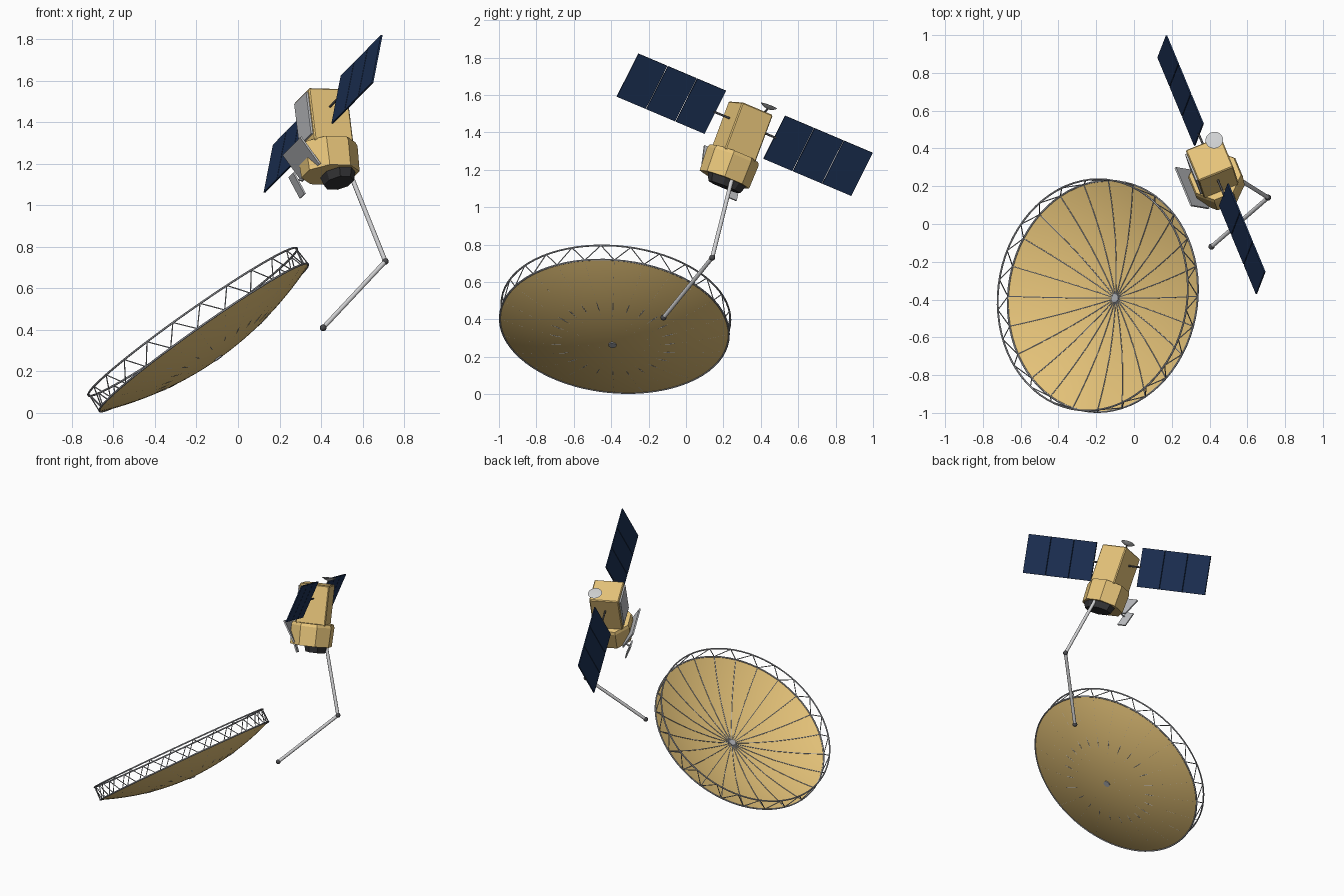
import bpy, bmesh, math
from mathutils import Matrix, Vector

cube = bpy.data.objects.get("Cube")
if cube:
    bpy.data.objects.remove(cube, do_unlink=True)


def material(name, *rgb):
    m = bpy.data.materials.new(name)
    m.use_nodes = True
    m.diffuse_color = (*rgb, 1)
    m.node_tree.nodes["Principled BSDF"].inputs["Base Color"].default_value = (*rgb, 1)
    return m


gold = material("gold foil", 0.82, 0.57, 0.2)
blue = material("solar blue", 0.012, 0.031, 0.092)
truss_grey = material("truss grey", 0.42, 0.43, 0.46)
boom_grey = material("boom grey", 0.64, 0.64, 0.65)
panel_grey = material("panel grey", 0.52, 0.53, 0.55)
antenna_white = material("antenna white", 0.62, 0.63, 0.64)
dark = material("dark joint", 0.07, 0.07, 0.075)
black = material("black base", 0.035, 0.035, 0.038)


def frame(origin, x, y, z):
    m = Matrix((x, y, z)).transposed().to_4x4()
    m.translation = origin
    return m


def finish(name, bm, mat, world=Matrix(), smooth=False):
    bmesh.ops.recalc_face_normals(bm, faces=bm.faces)
    me = bpy.data.meshes.new(name)
    bm.to_mesh(me)
    bm.free()
    ob = bpy.data.objects.new(name, me)
    ob.matrix_world = world
    me.materials.append(mat)
    bpy.context.collection.objects.link(ob)
    if smooth:
        bpy.ops.object.select_all(action='DESELECT')
        ob.select_set(True)
        bpy.context.view_layer.objects.active = ob
        bpy.ops.object.shade_smooth_by_angle(angle=math.radians(40))
    return ob


def struts(name, pairs, radius, mat, world=Matrix(), sides=6):
    bm = bmesh.new()
    for a, b in pairs:
        a, b = Vector(a), Vector(b)
        turn = (b - a).to_track_quat('Z', 'Y').to_matrix().to_4x4()
        bmesh.ops.create_cone(bm, cap_ends=True, segments=sides, radius1=radius, radius2=radius,
                              depth=(b - a).length, matrix=Matrix.Translation((a + b) / 2) @ turn)
    return finish(name, bm, mat, world, smooth=True)


def box(name, centre, size, mat, world, tilt=0, bevel=0):
    bm = bmesh.new()
    place = Matrix.Translation(centre) @ Matrix.Rotation(tilt, 4, 'Y') @ Matrix.Diagonal((*size, 1))
    bmesh.ops.create_cube(bm, size=1, matrix=place)
    if bevel:
        bmesh.ops.bevel(bm, geom=bm.edges[:], offset=bevel, segments=1, affect='EDGES')
    return finish(name, bm, mat, world)


def lathe(name, profile, sides, mat, world, phase=0, smooth=False):
    bm = bmesh.new()
    rings = []
    for r, z in profile:
        rings.append([bm.verts.new((r * math.cos(phase + math.tau * i / sides),
                                    r * math.sin(phase + math.tau * i / sides), z))
                      for i in range(sides)])
    for low, high in zip(rings, rings[1:]):
        for i in range(sides):
            j = (i + 1) % sides
            bm.faces.new((low[i], low[j], high[j], high[i]))
    for ring in (rings[0], rings[-1]):
        if (ring[0].co - ring[1].co).length > 1e-4:
            bm.faces.new(ring)
    bmesh.ops.remove_doubles(bm, verts=bm.verts, dist=1e-5)
    return finish(name, bm, mat, world, smooth)


# --- Large mesh reflector, in its own frame with the rim on z = 0
R, DEPTH, LIFT, RIBS = 0.615, 0.12, 0.093, 24
axis = Vector((-0.574, 0.085, 0.814)).normalized()
across = Vector((0, 1, 0)).cross(axis).normalized()
dish = frame((-0.165, -0.383, 0.363), across, axis.cross(across), axis)


def bowl(t):
    return -DEPTH * (1 - t * t)


bm = bmesh.new()
SEG, RINGS = 72, 16
apex = bm.verts.new((0, 0, bowl(0)))
last = None
for k in range(1, RINGS + 1):
    t = k / RINGS
    ring = [bm.verts.new((R * t * math.cos(math.tau * i / SEG),
                          R * t * math.sin(math.tau * i / SEG), bowl(t))) for i in range(SEG)]
    for i in range(SEG):
        j = (i + 1) % SEG
        bm.faces.new((last[i], ring[i], ring[j], last[j]) if last else (apex, ring[i], ring[j]))
    last = ring
finish("reflector_surface", bm, gold, dish, smooth=True)


def rim(index, z, r=R):
    a = math.tau * index / RIBS
    return Vector((r * math.cos(a), r * math.sin(a), z))


# Ribs lie on the bowl and dip slightly through it at half radius
ribs, web = [], []
for i in range(RIBS):
    path = []
    for k in range(RINGS + 1):
        t = k / RINGS
        path.append(rim(i, bowl(t) + (0.0002 if k == RINGS // 2 else 0.0028), R * t))
    ribs += zip(path, path[1:])
    web += [(rim(i, 0), rim(i + 0.5, LIFT)), (rim(i + 0.5, LIFT), rim(i + 1, 0))]
struts("reflector_ribs", ribs, 0.0028, truss_grey, dish)
struts("rim_truss_web", web, 0.003, truss_grey, dish, 5)
for name, z in (("rim_lower_ring", 0), ("rim_upper_ring", LIFT)):
    hoop = [(rim(k / 3, z), rim((k + 1) / 3, z)) for k in range(RIBS * 3)]
    struts(name, hoop, 0.005, truss_grey, dish)
struts("reflector_hub", [((0, 0, -DEPTH - 0.006), (0, 0, -DEPTH + 0.01))], 0.022, truss_grey, dish, 16)

# --- Spacecraft body frame: y along the solar wings, z up the body
wing_axis = Vector((-0.358, 0.860, -0.364)).normalized()
up = Vector((-0.108, 0.333, 0.936))
up = (up - up.dot(wing_axis) * wing_axis).normalized()
side = wing_axis.cross(up)
centre = Vector((0.41, 0.314, 1.441))
body = frame(centre, side, wing_axis, up)

box("upper_body", (0, 0, -0.04), (0.2, 0.19, 0.27), gold, body, bevel=0.006)
eighth = math.pi / 8
lathe("lower_body", [(0.141, -0.315), (0.146, -0.185), (0.138, -0.165)], 8, gold, body, eighth)
adapter = body @ Matrix.Translation((0.038, 0, 0)) @ Matrix.Diagonal((0.72, 1, 1, 1))
lathe("base_adapter", [(0.095, -0.357), (0.114, -0.31)], 8, black, adapter, eighth)

# --- Radiator and side panels
box("radiator_panel", (-0.104, 0, -0.03), (0.012, 0.16, 0.215), panel_grey, body)
box("flared_panel", (-0.136, 0.01, -0.235), (0.01, 0.235, 0.16), panel_grey, body, tilt=-0.55)
box("lower_flap", (-0.13, 0.118, -0.328), (0.009, 0.062, 0.118), panel_grey, body, tilt=-0.4)
struts("flap_bracket", [((-0.08, 0.08, -0.3), (-0.13, 0.1, -0.31))], 0.006, panel_grey, body)

# --- Small communication dish on top
small = body @ Matrix.Translation((0.06, 0.07, 0))
struts("small_dish_stem", [((-0.01, -0.01, 0.09), (0, 0, 0.125))], 0.006, dark, small)
lathe("small_dish", [(0.008, 0.118), (0.03, 0.126), (0.047, 0.137), (0.044, 0.138), (0.0, 0.132)],
      24, antenna_white, small, smooth=True)

# --- Solar wings, turned about their shared axis
wing_up = Vector((0.172, 0.44, 0.88))
wing_up = (wing_up - wing_up.dot(wing_axis) * wing_axis).normalized()
wings = frame(centre, wing_axis.cross(wing_up), wing_axis, wing_up)
INNER, SPAN, GAP = 0.184, 0.544, 0.005
PANEL = (SPAN - 2 * GAP) / 3
for label, sign in (("near", -1), ("far", 1)):
    struts(label + "_wing_arm", [((0, sign * 0.08, 0), (0, sign * (INNER + 0.01), 0))], 0.006, dark, wings, 10)
    for k in range(3):
        y = sign * (INNER + PANEL / 2 + k * (PANEL + GAP))
        box(f"{label}_solar_panel_{k + 1}", (0, y, 0), (0.008, PANEL, 0.261), blue, wings)

# --- Folded boom with ball joints
shoulder = body @ Vector((0.1, 0, -0.295))
elbow, tip = Vector((0.71, 0.14, 0.73)), Vector((0.41, -0.12, 0.41))
struts("upper_boom", [(shoulder, elbow)], 0.011, boom_grey, sides=16)
struts("lower_boom", [(elbow, tip)], 0.011, boom_grey, sides=16)
for name, point in (("shoulder_joint", shoulder), ("elbow_joint", elbow), ("tip_joint", tip)):
    bm = bmesh.new()
    bmesh.ops.create_uvsphere(bm, u_segments=16, v_segments=10, radius=0.016)
    finish(name, bm, dark, Matrix.Translation(point), smooth=True)
